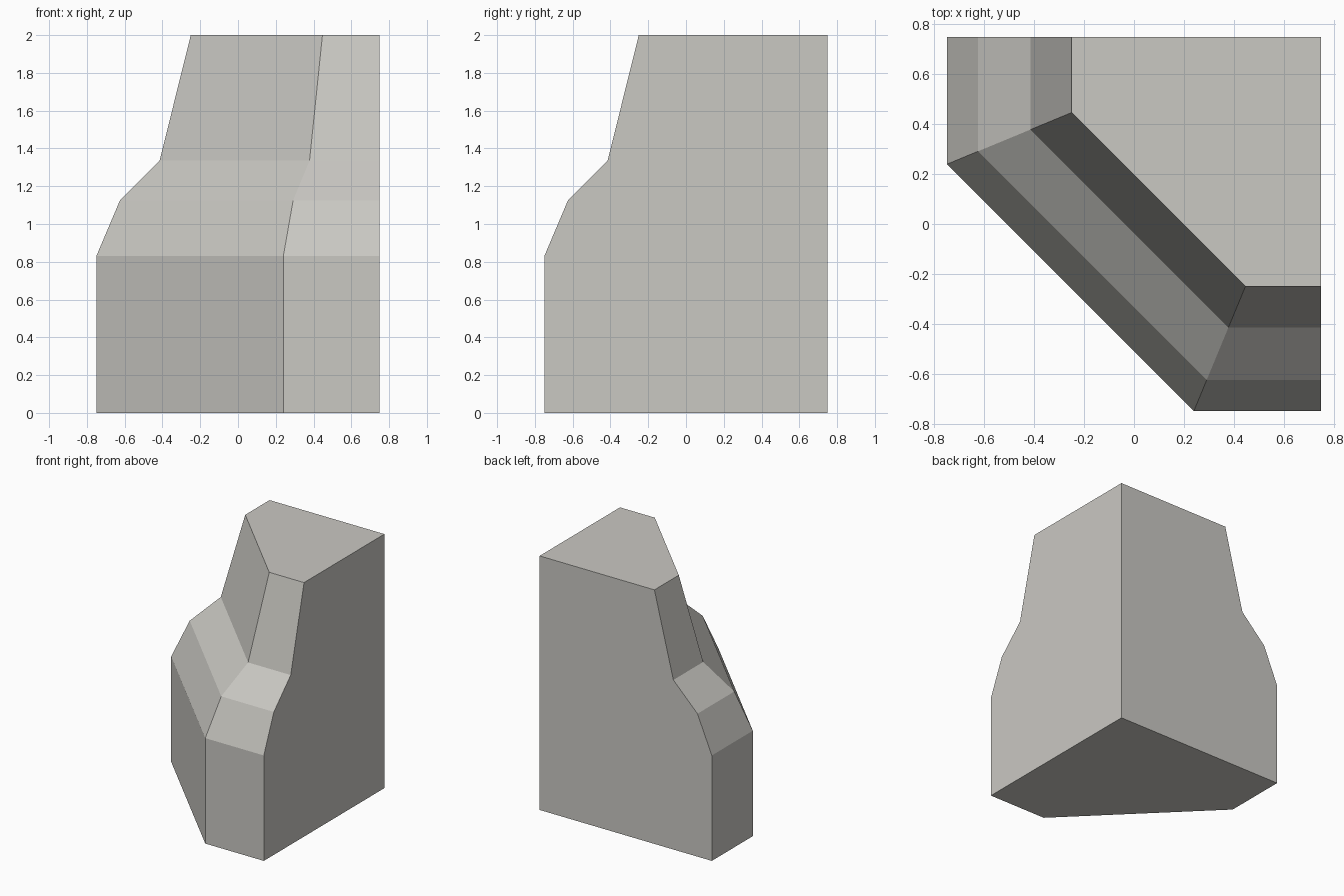
import bpy
import bmesh

cube = bpy.data.objects.get("Cube")
if cube:
    bpy.data.objects.remove(cube, do_unlink=True)

# Warm grey stone
stone = bpy.data.materials.new("warm_grey_stone")
stone.use_nodes = True
colour = (0.59, 0.58, 0.545, 1.0)
stone.diffuse_color = colour
stone.node_tree.nodes["Principled BSDF"].inputs["Base Color"].default_value = colour

HALF = 0.75
CORNER = 0.24       # start of the diagonal wall along each side
MITRE = 0.414       # tan(22.5 deg): corner shift per unit of inset

# Wall profile: (inset from the outer face, height)
profile = [(0, 0), (0, 0.83), (0.125, 1.125), (0.335, 1.335), (0.5, 2)]


def outline(inset):
    """Square with one corner cut off, open sides moved in by the inset."""
    edge = inset - HALF
    corner = CORNER + MITRE * inset
    return [(edge, HALF), (edge, corner), (corner, edge), (HALF, edge), (HALF, HALF)]


# Stack the outlines and skin the diagonal and side walls
bm = bmesh.new()
rings = [[bm.verts.new((x, y, z)) for x, y in outline(inset)] for inset, z in profile]
for low, high in zip(rings, rings[1:]):
    for i in range(3):
        bm.faces.new((low[i], low[i + 1], high[i + 1], high[i]))

# Floor, top and the two flat inner walls
bm.faces.new(rings[0][::-1])
bm.faces.new(rings[-1])
for side in (0, 3):
    bm.faces.new([r[side] for r in rings] + [r[4] for r in reversed(rings)])
# Drop the spare corner vertices so each inner wall is one clean face
bmesh.ops.dissolve_verts(bm, verts=[r[4] for r in rings[1:-1]])
bmesh.ops.recalc_face_normals(bm, faces=bm.faces)

mesh = bpy.data.meshes.new("corner_wall_block")
bm.to_mesh(mesh)
bm.free()
mesh.materials.append(stone)
block = bpy.data.objects.new("corner_wall_block", mesh)
bpy.context.collection.objects.link(block)
